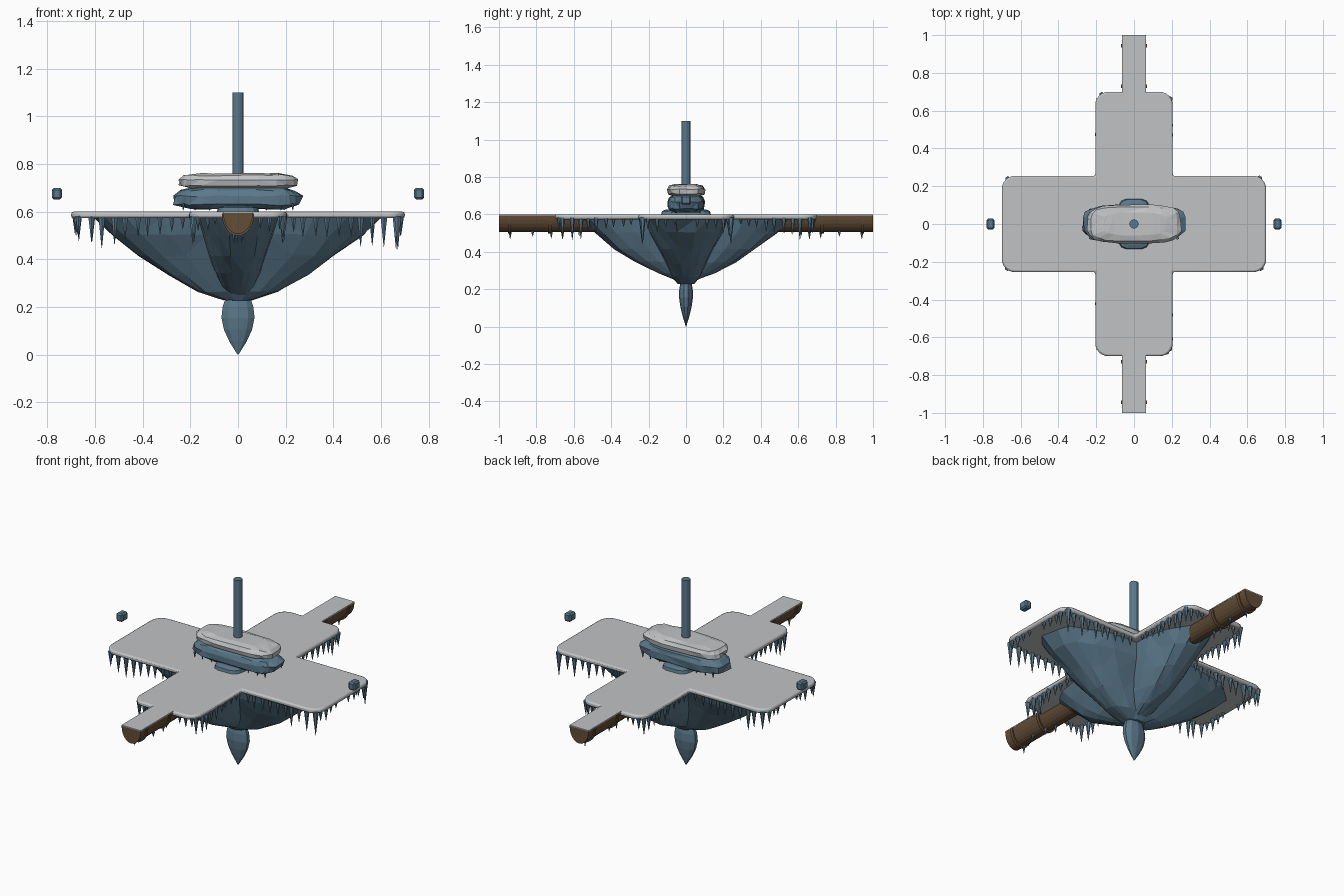
import bpy, bmesh, math, random
from mathutils import Matrix, Vector

random.seed(4)
if "Cube" in bpy.data.objects:
    bpy.data.objects.remove(bpy.data.objects["Cube"], do_unlink=True)


def material(name, rgb):
    m = bpy.data.materials.new(name)
    m.use_nodes = True
    m.diffuse_color = (*rgb, 1)
    m.node_tree.nodes["Principled BSDF"].inputs["Base Color"].default_value = (*rgb, 1)
    return m


SNOW = material("snow grey", (0.53, 0.54, 0.55))
ROCK = material("icy blue rock", (0.105, 0.19, 0.26))
WOOD = material("brown wood", (0.125, 0.075, 0.038))


def finish(name, bm, mat, smooth=None):
    bmesh.ops.recalc_face_normals(bm, faces=bm.faces[:])
    me = bpy.data.meshes.new(name)
    bm.to_mesh(me)
    bm.free()
    ob = bpy.data.objects.new(name, me)
    bpy.context.collection.objects.link(ob)
    me.materials.append(mat)
    if smooth:
        bpy.ops.object.select_all(action='DESELECT')
        ob.select_set(True)
        bpy.context.view_layer.objects.active = ob
        bpy.ops.object.shade_smooth_by_angle(angle=math.radians(smooth))
    return ob


def loft(name, levels, mat, sides=20, power=2.0, jitter=0.0, turn=False):
    """Stack of superellipse rings, each given as half x, half y, z."""
    bm = bmesh.new()
    rings = []
    for rx, ry, z in levels:
        ring = []
        for i in range(sides):
            a = math.tau * (i + 0.5) / sides
            c, s = math.cos(a), math.sin(a)
            k = 1 + random.uniform(-jitter, jitter)
            x = rx * k * math.copysign(abs(c) ** (2 / power), c)
            y = ry * k * math.copysign(abs(s) ** (2 / power), s)
            dz = random.uniform(-jitter, jitter) * 0.1
            ring.append(bm.verts.new((-y, x, z + dz) if turn else (x, y, z + dz)))
        rings.append(ring)
    for low, high in zip(rings, rings[1:]):
        for i in range(sides):
            j = (i + 1) % sides
            bm.faces.new((low[i], low[j], high[j], high[i]))
    bm.faces.new(rings[0])
    bm.faces.new(rings[-1])
    if jitter:
        bmesh.ops.triangulate(bm, faces=bm.faces[:])
    return finish(name, bm, mat)


# Snow covered cross platform with rounded outer corners
AX, AY, BX, BY = 0.70, 0.255, 0.205, 0.70
quarter = [(AX, AY), (BX, AY), (BX, BY)]
outline = []
for sx, sy in ((1, 1), (-1, 1), (-1, -1), (1, -1)):
    pts = [(x * sx, y * sy) for x, y in quarter]
    outline += pts if sx * sy > 0 else pts[::-1]
bm = bmesh.new()
face = bm.faces.new([bm.verts.new((x, y, 0.573)) for x, y in outline])
outer = [v for v in bm.verts if max(abs(v.co.x), abs(v.co.y)) > 0.6]
bmesh.ops.bevel(bm, geom=outer, offset=0.07, segments=6, profile=0.5, affect='VERTICES')
top = bmesh.ops.extrude_face_region(bm, geom=bm.faces[:])["geom"]
bmesh.ops.translate(bm, vec=(0, 0, 0.027), verts=[g for g in top if isinstance(g, bmesh.types.BMVert)])
plate = finish("snow_platform", bm, SNOW, 40)
rim = plate.modifiers.new("soft_rim", 'BEVEL')
rim.width, rim.segments, rim.limit_method = 0.009, 2, 'ANGLE'

# Hanging rock: two crossing keels
loft("rock_keel_wide", [(0.06, 0.045, 0.23), (0.17, 0.075, 0.265), (0.29, 0.11, 0.335),
                        (0.41, 0.15, 0.415), (0.52, 0.195, 0.505), (0.60, 0.225, 0.578)],
     ROCK, power=2.6, jitter=0.03)
loft("rock_keel_deep", [(0.05, 0.045, 0.245), (0.15, 0.07, 0.285), (0.27, 0.10, 0.345),
                        (0.38, 0.125, 0.415), (0.48, 0.15, 0.50), (0.57, 0.175, 0.578)],
     ROCK, power=2.6, jitter=0.03, turn=True)

# Pointed crystal below
loft("crystal_tip", [(0.002, 0.001, 0.0), (0.038, 0.018, 0.055), (0.062, 0.030, 0.105),
                     (0.073, 0.037, 0.155), (0.068, 0.036, 0.20), (0.052, 0.028, 0.245)],
     ROCK, sides=10)

# Stacked slabs in the centre
loft("slab_foot", [(0.09, 0.135, 0.598), (0.085, 0.13, 0.617), (0.06, 0.11, 0.625)],
     ROCK, sides=16, power=4)
loft("rock_slab", [(0.20, 0.075, 0.612), (0.265, 0.098, 0.63), (0.27, 0.10, 0.665),
                   (0.235, 0.09, 0.69), (0.18, 0.07, 0.705)], ROCK, power=3.5, jitter=0.04)
loft("snow_slab", [(0.20, 0.075, 0.698), (0.245, 0.098, 0.709), (0.25, 0.102, 0.735),
                   (0.235, 0.09, 0.752), (0.17, 0.06, 0.76)], SNOW, power=3.5, jitter=0.03)

# Pole
loft("pole", [(0.024, 0.024, 0.60), (0.024, 0.024, 1.10)], ROCK, sides=12)

for side, label in ((1, "left"), (-1, "right")):
    # Floating pebble
    bm = bmesh.new()
    bmesh.ops.create_cube(bm, size=1)
    bmesh.ops.scale(bm, vec=(0.042, 0.056, 0.048), verts=bm.verts[:])
    bmesh.ops.bevel(bm, geom=bm.edges[:], offset=0.008, segments=1, affect='EDGES')
    bmesh.ops.translate(bm, vec=(side * 0.76, 0, 0.676), verts=bm.verts[:])
    finish(label + "_pebble", bm, ROCK)


def half_log(name, y0, y1, r, depth, z, mat):
    """Half round beam along y, flat side up."""
    bm = bmesh.new()
    arc = [(r * math.cos(a), z - depth * math.sin(a)) for a in (math.pi * i / 12 for i in range(13))]
    f = bm.faces.new([bm.verts.new((x, y0, h)) for x, h in arc])
    out = bmesh.ops.extrude_face_region(bm, geom=[f])["geom"]
    bmesh.ops.translate(bm, vec=(0, y1 - y0, 0), verts=[g for g in out if isinstance(g, bmesh.types.BMVert)])
    return finish(name, bm, mat)


# Log bridges with bands and a snow strip on top
for s, label in ((-1, "front"), (1, "back")):
    half_log(label + "_log", s * 0.47, s * 1.0, 0.062, 0.088, 0.595, WOOD)
    for y in (0.72, 0.935):
        half_log(label + "_log_band", s * y, s * (y + 0.018), 0.068, 0.094, 0.592, WOOD)
    bm = bmesh.new()
    bmesh.ops.create_cube(bm, size=1)
    bmesh.ops.scale(bm, vec=(0.126, 0.33, 0.006), verts=bm.verts[:])
    bmesh.ops.translate(bm, vec=(0, s * 0.835, 0.597), verts=bm.verts[:])
    finish(label + "_log_snow", bm, SNOW)

# Icicles: a sharp tapering cone for each hanging point
ice = bmesh.new()


def icicle(x, y, length, r=0.014, z=0.582):
    m = Matrix.Translation((x, y, z - length / 2)) @ Matrix.Rotation(math.pi, 4, 'X')
    bmesh.ops.create_cone(ice, cap_ends=True, segments=6, radius1=r, radius2=0.001,
                          depth=length, matrix=m)


def row(a, b, count, near, far):
    a, b = Vector(a), Vector(b)
    for i in range(count):
        t = i / (count - 1)
        p = a.lerp(b, t)
        size = (near + (far - near) * t) * random.uniform(0.7, 1.2)
        icicle(p.x + random.uniform(-0.006, 0.006), p.y + random.uniform(-0.006, 0.006),
               size, 0.010 + size * 0.05)


for sx in (-1, 1):
    for sy in (-1, 1):
        row((sx * 0.23, sy * 0.235), (sx * 0.665, sy * 0.235), 10, 0.07, 0.125)
        row((sx * 0.68, sy * 0.06), (sx * 0.68, sy * 0.20), 4, 0.05, 0.08)
        row((sx * 0.19, sy * 0.29), (sx * 0.19, sy * 0.66), 9, 0.05, 0.11)
        row((sx * 0.09, sy * 0.68), (sx * 0.17, sy * 0.68), 3, 0.05, 0.07)
        # Small drips under the slab
        for x in (0.12, 0.18, 0.23):
            icicle(sx * x, sy * 0.075, 0.03, 0.008, 0.635)
# Drips below the logs
for s in (-1, 1):
    for y, drop in ((0.66, 0.045), (0.72, 0.04), (0.82, 0.03), (0.94, 0.045)):
        icicle(random.uniform(-0.02, 0.02), s * y, drop, 0.009, 0.512)
finish("icicles", ice, ROCK)
